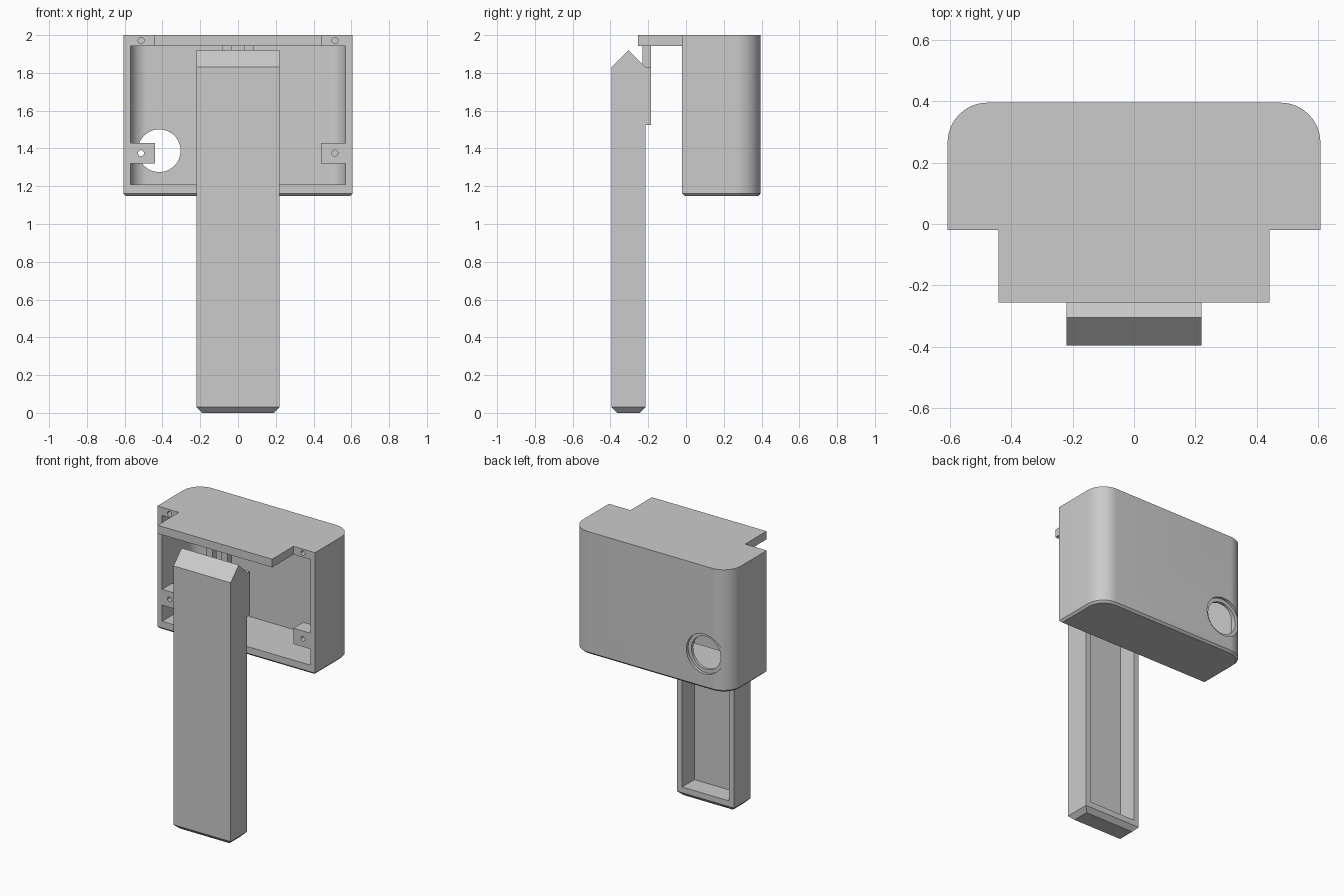
import bpy, bmesh, math
from mathutils import Matrix

old = bpy.data.objects.get("Cube")
if old:
    bpy.data.objects.remove(old, do_unlink=True)

GREY = (0.6, 0.6, 0.6, 1)
grey = bpy.data.materials.new("plain grey")
grey.use_nodes = True
grey.diffuse_color = GREY
grey.node_tree.nodes["Principled BSDF"].inputs["Base Color"].default_value = GREY


def finish(name, bm):
    bmesh.ops.recalc_face_normals(bm, faces=bm.faces)
    mesh = bpy.data.meshes.new(name)
    bm.to_mesh(mesh)
    bm.free()
    mesh.materials.append(grey)
    obj = bpy.data.objects.new(name, mesh)
    bpy.context.collection.objects.link(obj)
    return obj


def hull(name, points):
    """Convex solid around the points, with flat areas merged."""
    bm = bmesh.new()
    for p in points:
        bm.verts.new(p)
    bmesh.ops.convex_hull(bm, input=bm.verts)
    bmesh.ops.dissolve_limit(bm, angle_limit=math.radians(0.5),
                             verts=bm.verts, edges=bm.edges)
    return finish(name, bm)


def box(name, xs, ys, zs):
    return hull(name, [(x, y, z) for x in xs for y in ys for z in zs])


def cylinder_y(name, x, z, radius, y0, y1, sides=48):
    bm = bmesh.new()
    move = Matrix.Translation((x, (y0 + y1) / 2, z)) @ Matrix.Rotation(math.pi / 2, 4, 'X')
    bmesh.ops.create_cone(bm, cap_ends=True, segments=sides, radius1=radius,
                          radius2=radius, depth=y1 - y0, matrix=move)
    return finish(name, bm)


def cut(obj, *cutters):
    bpy.context.view_layer.objects.active = obj
    for cutter in cutters:
        mod = obj.modifiers.new("cut", 'BOOLEAN')
        mod.operation = 'DIFFERENCE'
        mod.solver = 'EXACT'
        mod.object = cutter
        bpy.ops.object.modifier_apply(modifier=mod.name)
        bpy.data.objects.remove(cutter, do_unlink=True)


def smooth(obj):
    bpy.ops.object.select_all(action='DESELECT')
    obj.select_set(True)
    bpy.context.view_layer.objects.active = obj
    bpy.ops.object.shade_smooth_by_angle(angle=math.radians(30))


def rounded_ring(half, front, back, radius, z, steps=12):
    """Outline with square front corners and round back corners."""
    points = [(-half, front, z), (half, front, z)]
    for i in range(steps + 1):
        a = math.pi / 2 * i / steps
        x = half - radius + radius * math.cos(a)
        y = back - radius + radius * math.sin(a)
        points += [(x, y, z), (-x, y, z)]
    return points


def rect_ring(half, front, back, z):
    return [(x, y, z) for x in (-half, half) for y in (front, back)]


# Housing shell, open at the front, with a chamfered bottom edge
W, FRONT, BACK, R = 0.607, -0.02, 0.395, 0.13
C = 0.014
housing = hull("housing",
               rounded_ring(W - C, FRONT + C, BACK - C, R - C, 1.148)
               + rounded_ring(W, FRONT, BACK, R, 1.162)
               + rounded_ring(W, FRONT, BACK, R, 2.0))
cavity = hull("housing_cavity",
              rounded_ring(0.57, -0.2, 0.355, 0.09, 1.208)
              + rounded_ring(0.57, -0.2, 0.355, 0.09, 1.943))
cut(housing, cavity,
    cylinder_y("cable_hole", -0.417, 1.388, 0.113, 0.3, 0.5),
    cylinder_y("cable_recess", -0.417, 1.388, 0.138, 0.375, 0.5),
    *[cylinder_y("screw_hole", s * 0.513, 1.972, 0.016, -0.1, 0.08, 20) for s in (-1, 1)])
smooth(housing)

# Screw bosses inside the housing
for side, s in (("left", 1), ("right", -1)):
    boss = box(side + "_screw_boss", (s * 0.44, s * 0.57), (FRONT, 0.09), (1.32, 1.43))
    cut(boss, cylinder_y("boss_hole", s * 0.513, 1.375, 0.016, -0.1, 0.2, 20))
    smooth(boss)

# Top ledge reaching forward
box("top_ledge", (-0.441, 0.441), (-0.255, FRONT), (1.943, 2.0))

# Handle with ridged top, chamfered foot and hollow back
H, HF, HB = 0.22, -0.395, -0.215
handle = hull("handle",
              rect_ring(H - 0.03, HF + 0.03, HB - 0.03, 0.0)
              + rect_ring(H, HF, HB, 0.03)
              + rect_ring(H, HF, HB, 1.83)
              + [(-H, -0.305, 1.92), (H, -0.305, 1.92)])
cut(handle, box("handle_cavity", (-0.18, 0.18), (-0.35, 0), (0.07, 1.78)))

# Raised collar around the upper part of the hollow
collar = box("handle_collar", (-H, H), (HB, -0.185), (1.525, 1.83))
cut(collar, box("collar_opening", (-0.18, 0.18), (-0.3, 0), (1.4, 1.78)))

# Ribs hanging from the ledge to the handle
for side, s in (("left", 1), ("right", -1)):
    box(side + "_rib", (s * 0.035, s * 0.082), (-0.23, -0.185), (1.83, 1.943))
